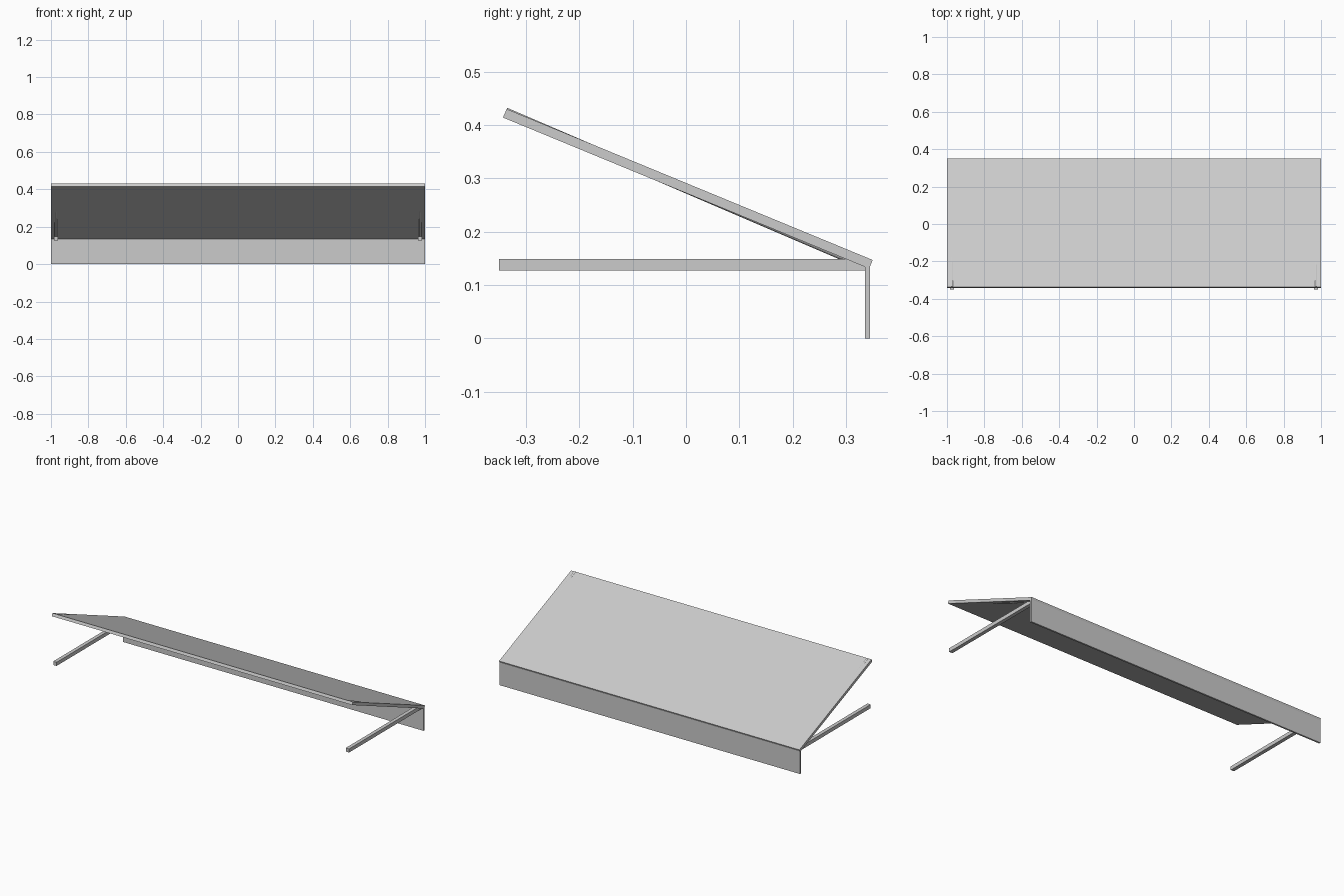
import bpy, math
from mathutils import Vector

if "Cube" in bpy.data.objects:
    bpy.data.objects.remove(bpy.data.objects["Cube"])

grey = bpy.data.materials.new("light grey")
grey.diffuse_color = (0.6, 0.6, 0.6, 1)
grey.use_nodes = True
grey.node_tree.nodes["Principled BSDF"].inputs["Base Color"].default_value = grey.diffuse_color


def prism(name, profile, x0, x1):
    """Extrude a (y, z) profile along x."""
    n = len(profile)
    verts = [(x, y, z) for x in (x0, x1) for y, z in profile]
    faces = [tuple(range(n))[::-1], tuple(range(n, 2 * n))]
    faces += [(i, (i + 1) % n, n + (i + 1) % n, n + i) for i in range(n)]
    mesh = bpy.data.meshes.new(name)
    mesh.from_pydata(verts, [], faces)
    mesh.materials.append(grey)
    obj = bpy.data.objects.new(name, mesh)
    bpy.context.collection.objects.link(obj)
    return obj


def rod(name, start, end, radius):
    """Round bar between two points."""
    a, b = Vector(start), Vector(end)
    bpy.ops.mesh.primitive_cylinder_add(vertices=16, radius=radius, depth=(b - a).length,
                                        location=(a + b) / 2)
    obj = bpy.context.object
    obj.rotation_euler = (b - a).to_track_quat('Z', 'Y').to_euler()
    obj.name = name
    obj.data.materials.append(grey)
    bpy.ops.object.shade_smooth_by_angle(angle=math.radians(40))
    return obj


# Sloping canopy sheet
prism("canopy_panel", [(-0.343, 0.414), (0.343, 0.131), (0.35, 0.147), (-0.336, 0.43)], -1, 1)

# Upright board at the back
prism("back_board", [(0.335, 0), (0.345, 0), (0.345, 0.14), (0.335, 0.14)], -1, 1)

for side, label in ((-1, "left"), (1, "right")):
    x = side * 0.974
    # Horizontal square arm
    prism(label + "_arm", [(-0.35, 0.127), (0.336, 0.127), (0.336, 0.149), (-0.35, 0.149)],
          x - 0.011, x + 0.011)
    # Sloping rod running through the sheet at a slightly steeper pitch
    rod(label + "_canopy_rod", (x, -0.338, 0.425), (x, 0.335, 0.1365), 0.0078)
